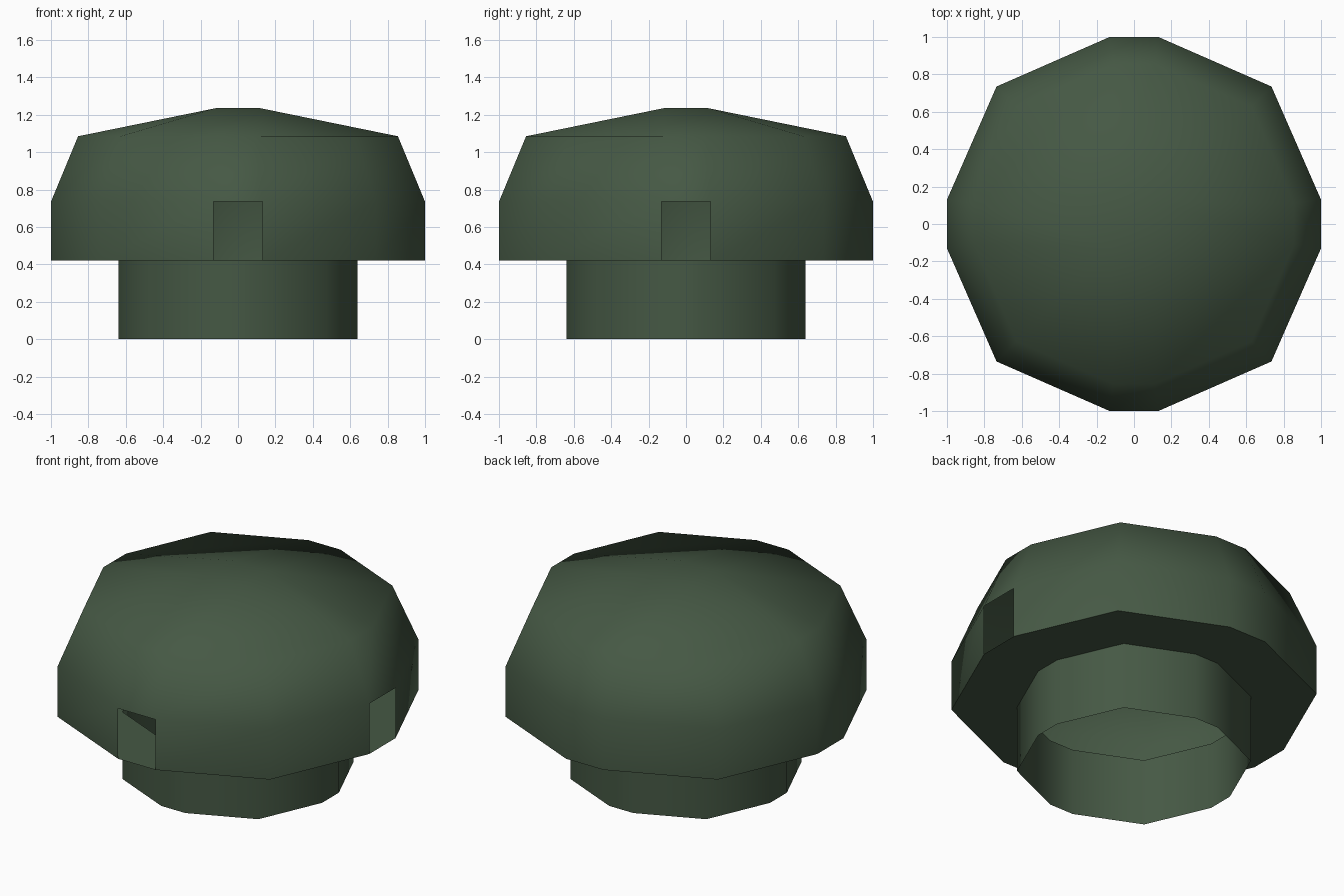
import bpy, bmesh, math

if "Cube" in bpy.data.objects:
    bpy.data.objects.remove(bpy.data.objects["Cube"])

green = bpy.data.materials.new("dark_moss_green")
green.diffuse_color = (0.060, 0.098, 0.058, 1)
green.use_nodes = True
green.node_tree.nodes["Principled BSDF"].inputs["Base Color"].default_value = green.diffuse_color

# Twelve-sided outline: one quarter, turned four times
QUARTER = [(1, -0.13), (1, 0.13), (0.735, 0.735)]
OUTLINE = []
for k in range(4):
    for x, y in QUARTER:
        for _ in range(k):
            x, y = -y, x
        OUTLINE.append((x, y))


def ring(bm, scale, z):
    return [bm.verts.new((x * scale, y * scale, z)) for x, y in OUTLINE]


def bridge(bm, low, high, skip=()):
    n = len(low)
    for i in range(n):
        if i not in skip:
            j = (i + 1) % n
            bm.faces.new((low[i], low[j], high[j], high[i]))


def finish(bm, name):
    mesh = bpy.data.meshes.new(name)
    bm.to_mesh(mesh)
    bm.free()
    mesh.materials.append(green)
    ob = bpy.data.objects.new(name, mesh)
    bpy.context.collection.objects.link(ob)
    bpy.ops.object.select_all(action='DESELECT')
    ob.select_set(True)
    bpy.context.view_layer.objects.active = ob
    bpy.ops.object.shade_smooth_by_angle(angle=math.radians(80))


# Cap: open shell with two window gaps (front and right side)
bm = bmesh.new()
inner, rim = ring(bm, 0.64, 0.42), ring(bm, 1, 0.42)
belt, shoulder = ring(bm, 1, 0.735), ring(bm, 0.855, 1.085)
bridge(bm, inner[::-1], rim[::-1])   # underside
for f in bm.faces:
    if f.normal.z > 0:
        f.normal_flip()
bridge(bm, rim, belt, skip=(0, 9))
bridge(bm, belt, shoulder)

# Roof: small top square, four strips and four split corners
top = [bm.verts.new((x * 0.12, y * 0.12, 1.235))
       for x, y in ((1, 1), (-1, 1), (-1, -1), (1, -1))]
bm.faces.new(top)
for k in range(4):
    bm.faces.new((shoulder[3 * k], shoulder[3 * k + 1], top[k], top[k - 1]))
    a, b, c = (shoulder[(3 * k + i) % 12] for i in (1, 2, 3))
    if k % 2:                        # flat corner triangle
        bm.faces.new((a, b, c))
        bm.faces.new((a, c, top[k]))
    else:                            # ridge running to the corner
        bm.faces.new((a, b, top[k]))
        bm.faces.new((b, c, top[k]))
bm.normal_update()
for f in bm.faces:                   # underside must look down
    if all(abs(v.co.z - 0.42) < 1e-4 for v in f.verts) and f.normal.z > 0:
        f.normal_flip()
finish(bm, "cap")

# Stem: open tube below the cap
bm = bmesh.new()
bridge(bm, ring(bm, 0.64, 0), ring(bm, 0.64, 0.42))
finish(bm, "stem")
